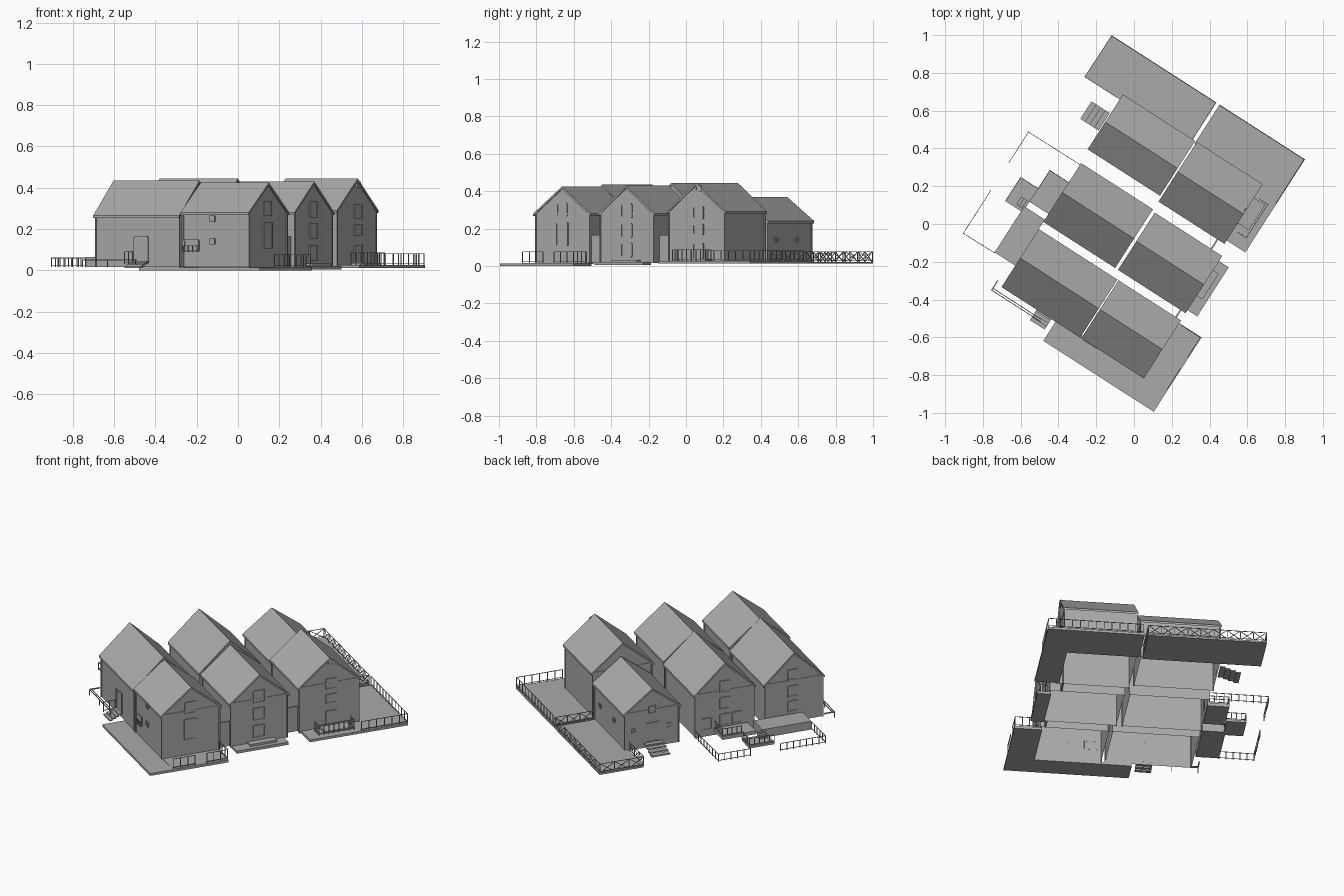
import bpy, bmesh, math
from mathutils import Vector, Matrix

old = bpy.data.objects.get("Cube")
if old:
    bpy.data.objects.remove(old)

GREY = (0.40, 0.40, 0.40, 1)
mat = bpy.data.materials.new("weathered grey")
mat.use_nodes = True
mat.diffuse_color = GREY
mat.node_tree.nodes["Principled BSDF"].inputs["Base Color"].default_value = GREY
TURN = math.radians(-32.7)  # the whole terrace is turned on the plot


def finish(name, bm):
    bmesh.ops.recalc_face_normals(bm, faces=bm.faces)
    mesh = bpy.data.meshes.new(name)
    bm.to_mesh(mesh)
    bm.free()
    mesh.materials.append(mat)
    ob = bpy.data.objects.new(name, mesh)
    ob.rotation_euler.z = TURN
    bpy.context.collection.objects.link(ob)
    return ob


def box(bm, u0, u1, v0, v1, z0, z1):
    m = Matrix.Translation(((u0 + u1) / 2, (v0 + v1) / 2, (z0 + z1) / 2))
    m = m @ Matrix.Diagonal((u1 - u0, v1 - v0, z1 - z0, 1))
    bmesh.ops.create_cube(bm, size=1, matrix=m)


def beam(bm, p, q, t=0.004):
    p, q = Vector(p), Vector(q)
    d = q - p
    m = Matrix.Translation((p + q) / 2) @ d.to_track_quat('Z', 'Y').to_matrix().to_4x4()
    bmesh.ops.create_cube(bm, size=1, matrix=m @ Matrix.Diagonal((t, t, d.length, 1)))


def extrude_profile(bm, pts, u0, u1):
    face = bm.faces.new([bm.verts.new((u0, v, z)) for v, z in pts])
    ext = bmesh.ops.extrude_face_region(bm, geom=[face], use_keep_orig=True)
    moved = [g for g in ext["geom"] if isinstance(g, bmesh.types.BMVert)]
    bmesh.ops.translate(bm, verts=moved, vec=(u1 - u0, 0, 0))


def slab(name, *dims):
    bm = bmesh.new()
    box(bm, *dims)
    finish(name, bm)


def railing(name, path, z, h=0.055, step=0.045, cross=False):
    bm = bmesh.new()
    for a, b in zip(path, path[1:]):
        a, b = Vector(a), Vector(b)
        n = max(1, round((b - a).length / step))
        for lift in (h, h * 0.15):
            beam(bm, (*a, z + lift), (*b, z + lift), 0.003)
        pts = [a.lerp(b, i / n) for i in range(n + 1)]
        for p in pts:
            beam(bm, (*p, z), (*p, z + h))
        if cross:
            for p, q in zip(pts, pts[1:]):
                beam(bm, (*p, z), (*q, z + h), 0.003)
                beam(bm, (*q, z), (*p, z + h), 0.003)
    finish(name, bm)


def steps(name, u0, u1, v0, v1, z0, z1, axis, n=4):
    # treads climb along +u or +v
    bm = bmesh.new()
    for i in range(n):
        top = z0 + (z1 - z0) * (i + 1) / n
        f0, f1 = i / n, (i + 1) / n
        if axis == "u":
            box(bm, u0 + (u1 - u0) * f0, u0 + (u1 - u0) * f1, v0, v1, top - 0.008, top)
        else:
            box(bm, u0, u1, v0 + (v1 - v0) * f0, v0 + (v1 - v0) * f1, top - 0.008, top)
    finish(name, bm)


def opening(bm, axis, wall, out, at, z, w, h):
    # framed panel on a wall; axis is the wall's normal
    def pt(a, zz):
        return (wall + out * 0.003, a, zz) if axis == "u" else (a, wall + out * 0.003, zz)
    lo, hi = at - w / 2, at + w / 2
    for a, b in ((lo, lo), (hi, hi)):
        beam(bm, pt(a, z - h / 2), pt(b, z + h / 2), 0.007)
    for zz in (z - h / 2, z + h / 2):
        beam(bm, pt(lo, zz), pt(hi, zz), 0.007)
    p, q = sorted((wall, wall + out * 0.003))
    if axis == "u":
        box(bm, p, q, lo, hi, z - h / 2, z + h / 2)
    else:
        box(bm, lo, hi, p, q, z - h / 2, z + h / 2)


def house(name, u0, u1, v0, v1, eave, ridge, base=0.015):
    mid, thick = (v0 + v1) / 2, 0.012
    # roof
    bm = bmesh.new()
    extrude_profile(bm, [(v0, eave), (mid, ridge), (v1, eave), (v1, eave - thick),
                         (mid, ridge - thick), (v0, eave - thick)], u0, u1)
    finish(name + "_roof", bm)
    # hollow walls, open underneath
    a, b, w0, w1 = u0 + 0.008, u1 - 0.008, v0 + 0.012, v1 - 0.012
    bm = bmesh.new()
    extrude_profile(bm, [(w0, base), (w0, eave), (mid, ridge - 0.008),
                         (w1, eave), (w1, base)], a, b)
    bmesh.ops.delete(bm, geom=[f for f in bm.faces if f.calc_center_median().z < base + 0.001],
                     context='FACES_ONLY')
    finish(name + "_walls", bm)
    # corner boards and gable ledges
    bm = bmesh.new()
    for u in (a, b):
        for v in (w0, w1):
            beam(bm, (u, v, base), (u, v, eave - 0.005), 0.008)
        beam(bm, (u, w0, eave), (u, w1, eave), 0.007)
    finish(name + "_trim", bm)
    return a, b, w0, w1


def openings(name, items):
    bm = bmesh.new()
    for it in items:
        opening(bm, *it)
    finish(name + "_openings", bm)


# back row
a, b, w0, w1 = house("back_low_house", -0.42, 0.035, 0.2, 0.545, 0.24, 0.37)
openings("back_low_house", [("u", a, -1, 0.37, 0.105, 0.07, 0.11), ("u", a, -1, 0.37, 0.24, 0.04, 0.04),
                            ("u", a, -1, 0.27, 0.13, 0.02, 0.02), ("u", a, -1, 0.48, 0.13, 0.02, 0.02),
                            ("v", w1, 1, -0.06, 0.14, 0.02, 0.02), ("v", w1, 1, -0.26, 0.14, 0.02, 0.02)])
a, b, w0, w1 = house("back_tall_house", 0.045, 0.46, 0.17, 0.545, 0.29, 0.445)
openings("back_tall_house", [("u", b, 1, 0.37, z, w, h) for z, w, h in
                             ((0.415, 0.03, 0.025), (0.285, 0.06, 0.06), (0.195, 0.06, 0.05), (0.08, 0.06, 0.08))])

# middle row
a, b, w0, w1 = house("middle_rear_house", -0.41, 0.042, -0.25, 0.12, 0.275, 0.445)
openings("middle_rear_house", [("u", a, -1, v, z, 0.055, 0.065) for v, z in
                               ((-0.065, 0.3), (-0.065, 0.2), (-0.14, 0.1), (-0.065, 0.1), (0.04, 0.09))])
a, b, w0, w1 = house("middle_front_house", 0.06, 0.485, -0.25, 0.11, 0.28, 0.43)
openings("middle_front_house", [("u", b, 1, -0.07, z, 0.065, 0.07) for z in (0.295, 0.19, 0.085)])

# front row
a, b, w0, w1 = house("front_rear_house", -0.41, 0.085, -0.66, -0.295, 0.265, 0.435)
openings("front_rear_house", [("u", a, -1, -0.47, z, 0.055, 0.06) for z in (0.3, 0.2, 0.11)]
         + [("v", w0, -1, -0.14, 0.1, 0.075, 0.125)])
a, b, w0, w1 = house("front_near_house", 0.092, 0.485, -0.66, -0.295, 0.28, 0.425)
openings("front_near_house", [("u", b, 1, -0.48, 0.3, 0.06, 0.065), ("u", b, 1, -0.48, 0.17, 0.07, 0.12),
                              ("v", w0, -1, 0.15, 0.12, 0.08, 0.05), ("v", w0, -1, 0.27, 0.25, 0.025, 0.025),
                              ("v", w0, -1, 0.27, 0.14, 0.025, 0.025)])

# decks around the back row
slab("back_low_deck", -0.64, 0.02, 0.515, 0.777, 0.012, 0.022)
slab("back_tall_deck", 0.04, 0.577, 0.53, 0.777, 0.012, 0.026)
slab("back_end_deck", 0.44, 0.577, 0.192, 0.53, 0.012, 0.026)
railing("back_cross_railing", [(-0.44, 0.515), (-0.64, 0.515), (-0.638, 0.774), (0.018, 0.774), (0.018, 0.55)],
        0.022, step=0.075, cross=True)
railing("back_railing", [(0.045, 0.774), (0.573, 0.774), (0.573, 0.5)], 0.026)
railing("back_entrance_railing", [(0.485, 0.47), (0.54, 0.47), (0.54, 0.26), (0.485, 0.26)], 0.026, 0.06, 0.03)
slab("back_entrance_step", 0.455, 0.53, 0.3, 0.46, 0.026, 0.036)

# decks on the other near gables
slab("middle_deck", 0.47, 0.546, -0.231, 0.078, 0.004, 0.02)
slab("middle_step", 0.48, 0.52, -0.14, 0.02, 0.02, 0.032)
slab("front_side_deck", -0.07, 0.625, -0.78, -0.645, 0.0, 0.014)
slab("front_end_deck", 0.47, 0.625, -0.645, -0.312, 0.0, 0.016)
railing("front_railing", [(0.62, -0.64), (0.62, -0.51)], 0.016, 0.06, 0.04)
railing("front_corner_railing", [(0.62, -0.44), (0.62, -0.316), (0.5, -0.316)], 0.016, 0.06, 0.04)

# yard behind the middle and front rows
slab("rear_platform", -0.54, -0.41, -0.525, -0.235, 0.015, 0.065)
slab("rear_upper_landing", -0.53, -0.41, -0.2, 0.0, 0.04, 0.06)
slab("rear_lower_landing", -0.64, -0.53, -0.266, -0.115, 0.015, 0.028)
railing("rear_landing_railing", [(-0.42, -0.002), (-0.528, -0.002), (-0.528, -0.115)], 0.06, 0.045, 0.03)
railing("rear_lower_railing", [(-0.53, -0.117), (-0.638, -0.117), (-0.638, -0.264)], 0.028, 0.045, 0.03)
steps("rear_steps", -0.58, -0.53, -0.25, -0.2, 0.03, 0.055, "u", 3)
railing("yard_fence_north", [(-0.405, 0.11), (-0.733, 0.108), (-0.733, -0.083)], 0.015, 0.045, 0.04)
railing("yard_fence_south", [(-0.734, -0.263), (-0.734, -0.53), (-0.54, -0.527)], 0.015, 0.045, 0.04)

# entrance stairs
steps("back_low_house_steps", -0.54, -0.425, 0.315, 0.425, 0.01, 0.05, "u")
steps("front_rear_house_steps", -0.187, -0.096, -0.726, -0.65, 0.01, 0.045, "v")
railing("front_rear_house_rail", [(-0.187, -0.725), (-0.187, -0.655)], 0.03, 0.06, 0.03)

# low kerb beside the front row
bm = bmesh.new()
for dv in (0.0, 0.012):
    beam(bm, (-0.445, -0.702 + dv, 0.05), (-0.14, -0.702 + dv, 0.05))
beam(bm, (-0.445, -0.702, 0.05), (-0.445, -0.64, 0.05), 0.006)
for u in (-0.445, -0.3, -0.14):
    beam(bm, (u, -0.702, 0.015), (u, -0.702, 0.05))
finish("front_kerb_rail", bm)

# balcony under the side window
railing("side_window_balcony", [(0.11, -0.65), (0.11, -0.662), (0.19, -0.662), (0.19, -0.65)], 0.09, 0.03, 0.03)

# gate walls closing the gaps between houses
slab("north_gate_wall", 0.412, 0.42, 0.1, 0.19, 0.015, 0.165)
slab("south_gate_wall", 0.45, 0.458, -0.31, -0.235, 0.015, 0.165)
